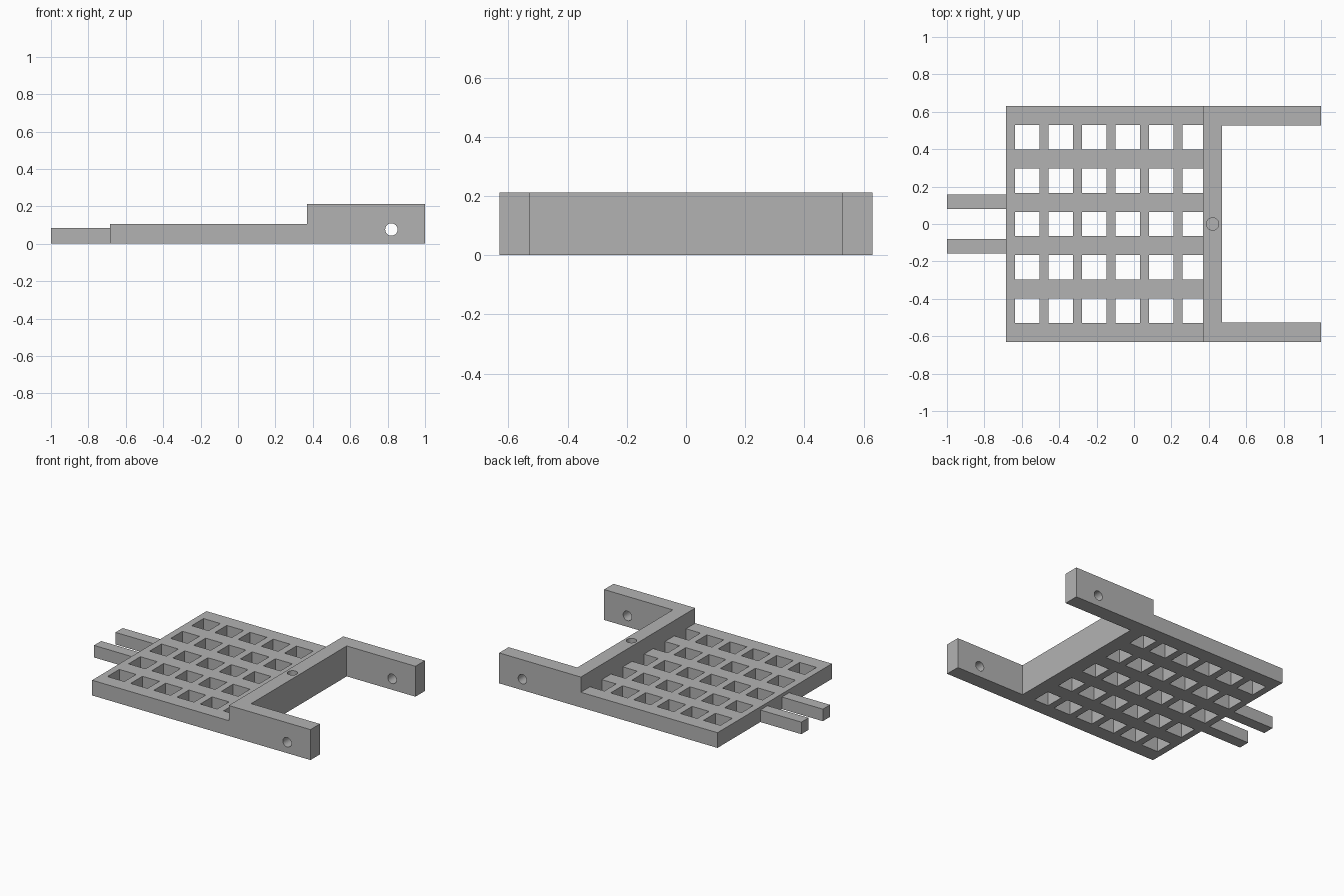
import bpy, bmesh
from math import pi

if "Cube" in bpy.data.objects:
    bpy.data.objects.remove(bpy.data.objects["Cube"], do_unlink=True)

# Single plain grey
grey = bpy.data.materials.new("plain grey")
grey.use_nodes = True
colour = (0.45, 0.45, 0.45, 1)
grey.diffuse_color = colour
grey.node_tree.nodes["Principled BSDF"].inputs["Base Color"].default_value = colour


def extruded(name, polygons, height):
    """Raise flat outlines from the ground into one welded solid."""
    bm = bmesh.new()
    for outline in polygons:
        bm.faces.new([bm.verts.new((x, y, 0)) for x, y in outline])
    bmesh.ops.remove_doubles(bm, verts=bm.verts[:], dist=0.0001)
    base = bm.faces[:]
    out = bmesh.ops.extrude_face_region(bm, geom=base, use_keep_orig=True)
    top = [v for v in out["geom"] if isinstance(v, bmesh.types.BMVert)]
    bmesh.ops.translate(bm, verts=top, vec=(0, 0, height))
    bmesh.ops.recalc_face_normals(bm, faces=bm.faces[:])
    mesh = bpy.data.meshes.new(name)
    bm.to_mesh(mesh)
    bm.free()
    mesh.materials.append(grey)
    obj = bpy.data.objects.new(name, mesh)
    bpy.context.collection.objects.link(obj)
    return obj


def rect(x0, x1, y0, y1):
    return [(x0, y0), (x1, y0), (x1, y1), (x0, y1)]


def drill(obj, radius, depth, location, rotation=(0, 0, 0)):
    """Cut a round hole and remove the cutter."""
    bpy.ops.mesh.primitive_cylinder_add(vertices=32, radius=radius, depth=depth,
                                        location=location, rotation=rotation)
    cutter = bpy.context.object
    cutter.hide_render = True
    cutter.data.materials.append(grey)
    mod = obj.modifiers.new("hole", "BOOLEAN")
    mod.operation, mod.solver, mod.object = "DIFFERENCE", "EXACT", cutter
    bpy.context.view_layer.objects.active = obj
    bpy.ops.object.modifier_apply(modifier=mod.name)
    bpy.data.objects.remove(cutter, do_unlink=True)


LEFT, BAR, INNER, HALF = -0.684, 0.37, 0.47, 0.63
HOLE = 0.13

# Lattice plate: grid cells with every odd-odd cell left open
xs = [LEFT]
for i in range(6):
    start = -0.636 + 0.179 * i
    xs += [start, min(start + HOLE, BAR)]
ys = [-HALF]
for j in range(-2, 3):
    ys += [0.232 * j - HOLE / 2, 0.232 * j + HOLE / 2]
ys.append(HALF)
cells = [rect(xs[i], xs[i + 1], ys[j], ys[j + 1])
         for i in range(len(xs) - 1) for j in range(len(ys) - 1)
         if not (i % 2 and j % 2)]
extruded("lattice_plate", cells, 0.106)

# Tall fork: crossbar and two arms
arm = HALF - 0.104
fork = extruded("fork_frame", [[(BAR, -HALF), (1, -HALF), (1, -arm), (INNER, -arm),
                                (INNER, arm), (1, arm), (1, HALF), (BAR, HALF)]], 0.212)
drill(fork, 0.033, 2, (0.82, 0, 0.076), (pi / 2, 0, 0))   # pin holes through both arms
drill(fork, 0.033, 0.2, (0.42, 0, 0.206))                 # blind hole in the crossbar

# Two tabs at the opposite end
for side, name in ((1, "back_tab"), (-1, "front_tab")):
    y0, y1 = sorted((0.079 * side, 0.158 * side))
    extruded(name, [rect(-1, LEFT, y0, y1)], 0.084)
